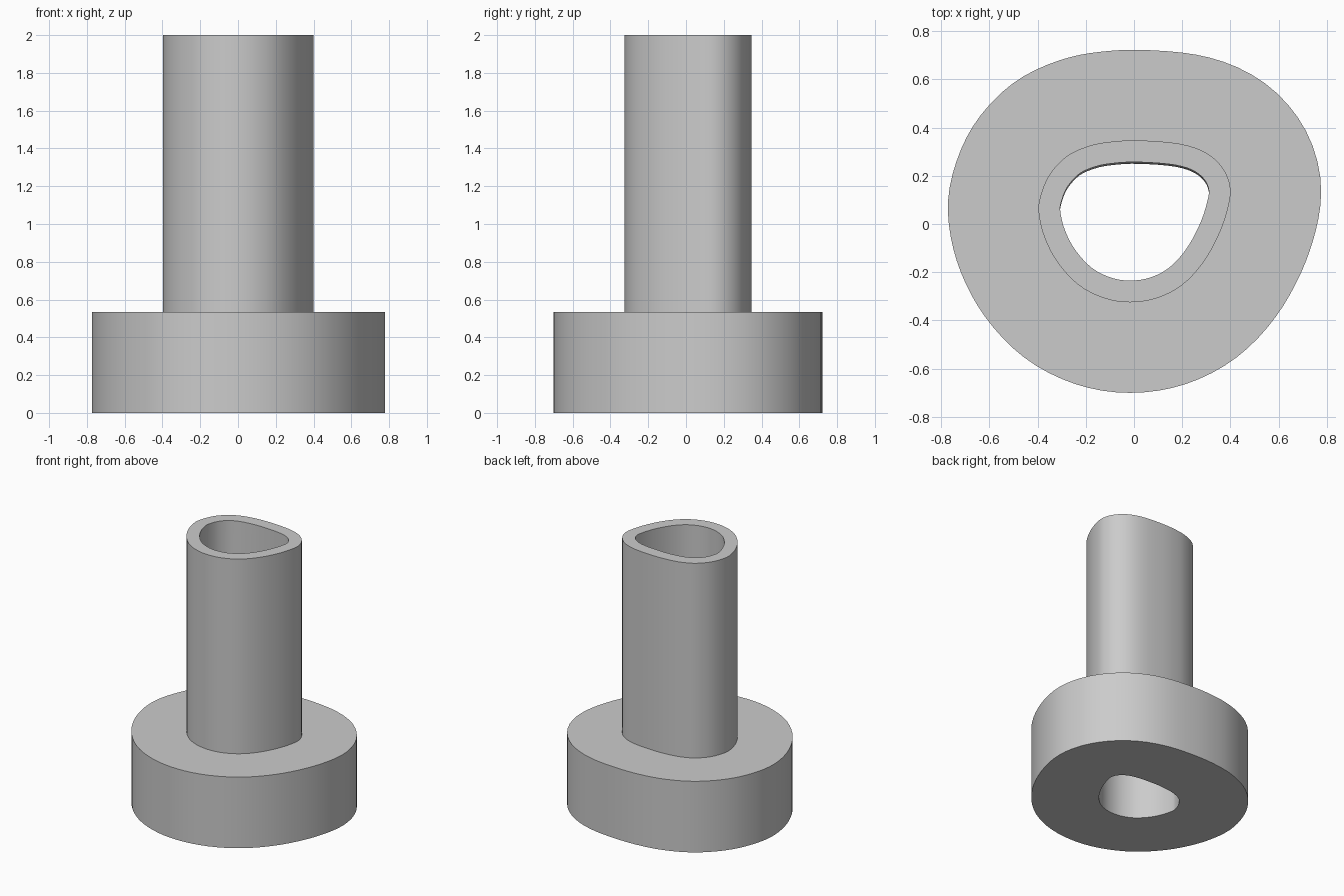
import bpy
import bmesh
import math
from mathutils import Vector

default = bpy.data.objects.get("Cube")
if default:
    bpy.data.objects.remove(default, do_unlink=True)

grey = bpy.data.materials.new("light grey")
grey.use_nodes = True
colour = (0.6, 0.6, 0.6, 1)
grey.diffuse_color = colour
grey.node_tree.nodes["Principled BSDF"].inputs["Base Color"].default_value = colour

# Rounded, lopsided outline of the tube, counter-clockwise
TUBE_OUTLINE = [
    (.4, .15), (.37, .23), (.3, .295), (.19, .333), (.02, .347), (-.1, .341),
    (-.19, .323), (-.28, .281), (-.352, .203), (-.39, .11), (-.395, .04),
    (-.37, -.06), (-.315, -.163), (-.228, -.255), (-.124, -.308), (-.017, -.325),
    (.095, -.308), (.199, -.254), (.286, -.162), (.352, -.045), (.39, .065)]
STEPS = 4
BASE_HEIGHT = .535
HEIGHT = 2
FLANGE_WIDTH = .376
WALL = .09


def smooth_outline(points):
    """Closed spline through the points, with an outward normal for each sample."""
    samples = []
    n = len(points)
    for i in range(n):
        a, b, c, d = (Vector(points[(i + k) % n]) for k in range(-1, 3))
        for s in range(STEPS):
            t = s / STEPS
            samples.append(b + (c - a) * t / 2
                           + (a - b * 2.5 + c * 2 - d / 2) * t ** 2
                           + (b * 3 - a - c * 3 + d) * t ** 3 / 2)
    n = len(samples)
    normals = []
    for i in range(n):
        tangent = samples[(i + STEPS) % n] - samples[i - STEPS]
        normals.append(Vector((tangent.y, -tangent.x)).normalized())
    return list(zip(samples, normals))


OUTLINE = smooth_outline(TUBE_OUTLINE)


def ring(offset, z, shift=0):
    return [(p.x + d.x * offset, p.y + d.y * offset + shift, z) for p, d in OUTLINE]


def loft(name, rings):
    """Skin of quads through rings that follow one another."""
    bm = bmesh.new()
    loops = [[bm.verts.new(co) for co in r] for r in rings]
    for low, high in zip(loops, loops[1:]):
        for i in range(len(low)):
            j = (i + 1) % len(low)
            bm.faces.new((low[i], low[j], high[j], high[i]))
    mesh = bpy.data.meshes.new(name)
    bm.to_mesh(mesh)
    bm.free()
    mesh.materials.append(grey)
    obj = bpy.data.objects.new(name, mesh)
    bpy.context.collection.objects.link(obj)
    bpy.ops.object.select_all(action="DESELECT")
    obj.select_set(True)
    bpy.context.view_layer.objects.active = obj
    bpy.ops.object.shade_smooth_by_angle(angle=math.radians(30))
    return obj


hole_bottom = ring(-WALL, 0, -.007)

# Wide foot: underside, rim and upper face up to the tube
loft("base_flange", [hole_bottom, ring(FLANGE_WIDTH, 0),
                     ring(FLANGE_WIDTH, BASE_HEIGHT), ring(0, BASE_HEIGHT)])

# Upright tube: outer wall, end face and bore running through the foot
loft("tube", [ring(0, BASE_HEIGHT), ring(0, HEIGHT), ring(-WALL, HEIGHT), hole_bottom])
